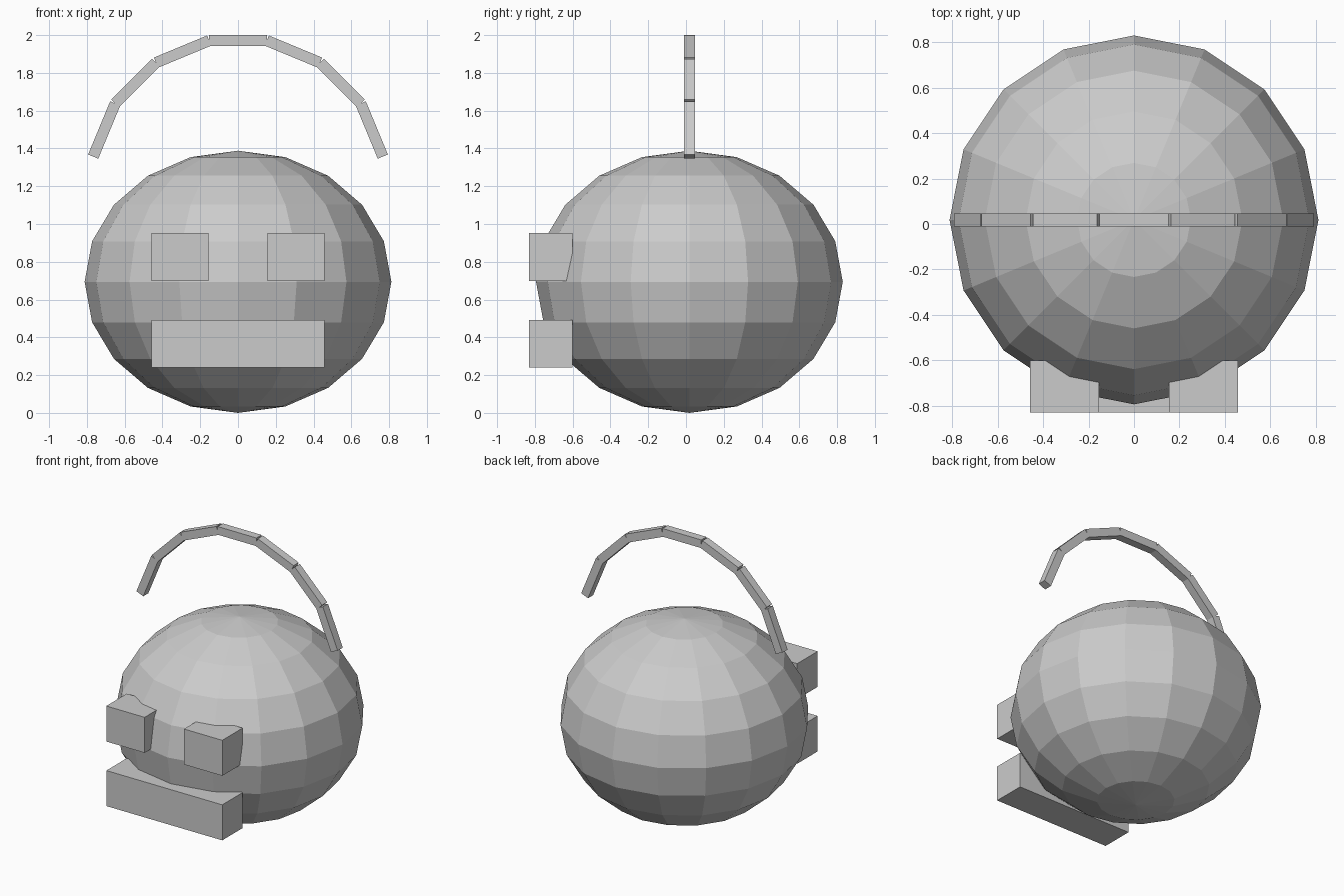
import bpy, bmesh, math
from mathutils import Matrix, Vector

if "Cube" in bpy.data.objects:
    bpy.data.objects.remove(bpy.data.objects["Cube"])

grey = bpy.data.materials.new("light_grey")
grey.diffuse_color = (0.6, 0.6, 0.6, 1)
grey.use_nodes = True
grey.node_tree.nodes["Principled BSDF"].inputs["Base Color"].default_value = grey.diffuse_color


def make_object(name, bm):
    mesh = bpy.data.meshes.new(name)
    bm.to_mesh(mesh)
    bm.free()
    mesh.materials.append(grey)
    obj = bpy.data.objects.new(name, mesh)
    bpy.context.collection.objects.link(obj)
    return obj


def add_box(bm, centre, size, angle=0.0):
    m = (Matrix.Translation(centre) @ Matrix.Rotation(angle, 4, 'Y')
         @ Matrix.Diagonal((*size, 1)))
    bmesh.ops.create_cube(bm, size=1, matrix=m)


CY = 0.018  # body centre depth

# Faceted, slightly squashed round body
bm = bmesh.new()
bmesh.ops.create_uvsphere(
    bm, u_segments=16, v_segments=10, radius=1,
    matrix=Matrix.Translation((0, CY, 0.694)) @ Matrix.Diagonal((0.812, 0.812, 0.694, 1)))
make_object("body", bm)

# Two block eyes, sunk into the front of the body
for side, name in ((-1, "left_eye"), (1, "right_eye")):
    bm = bmesh.new()
    add_box(bm, (side * 0.306, -0.715, 0.826), (0.302, 0.23, 0.253))
    make_object(name, bm)

# Wide block mouth
bm = bmesh.new()
add_box(bm, (0, -0.715, 0.366), (0.914, 0.23, 0.253))
make_object("mouth", bm)

# Arched handle: seven straight bars, each turned 22.5 degrees from the last
L, T = 0.305, 0.058
bm = bmesh.new()
add_box(bm, (0, CY, 2 - T / 2), (L, T, T))
for side in (-1, 1):
    p = Vector((side * L / 2, CY, 2 - T / 2))
    for i in (1, 2, 3):
        a = math.radians(22.5 * i)
        step = Vector((side * math.cos(a), 0, -math.sin(a))) * L
        add_box(bm, p + step / 2, (L, T, T), side * a)
        p += step
make_object("handle", bm)
